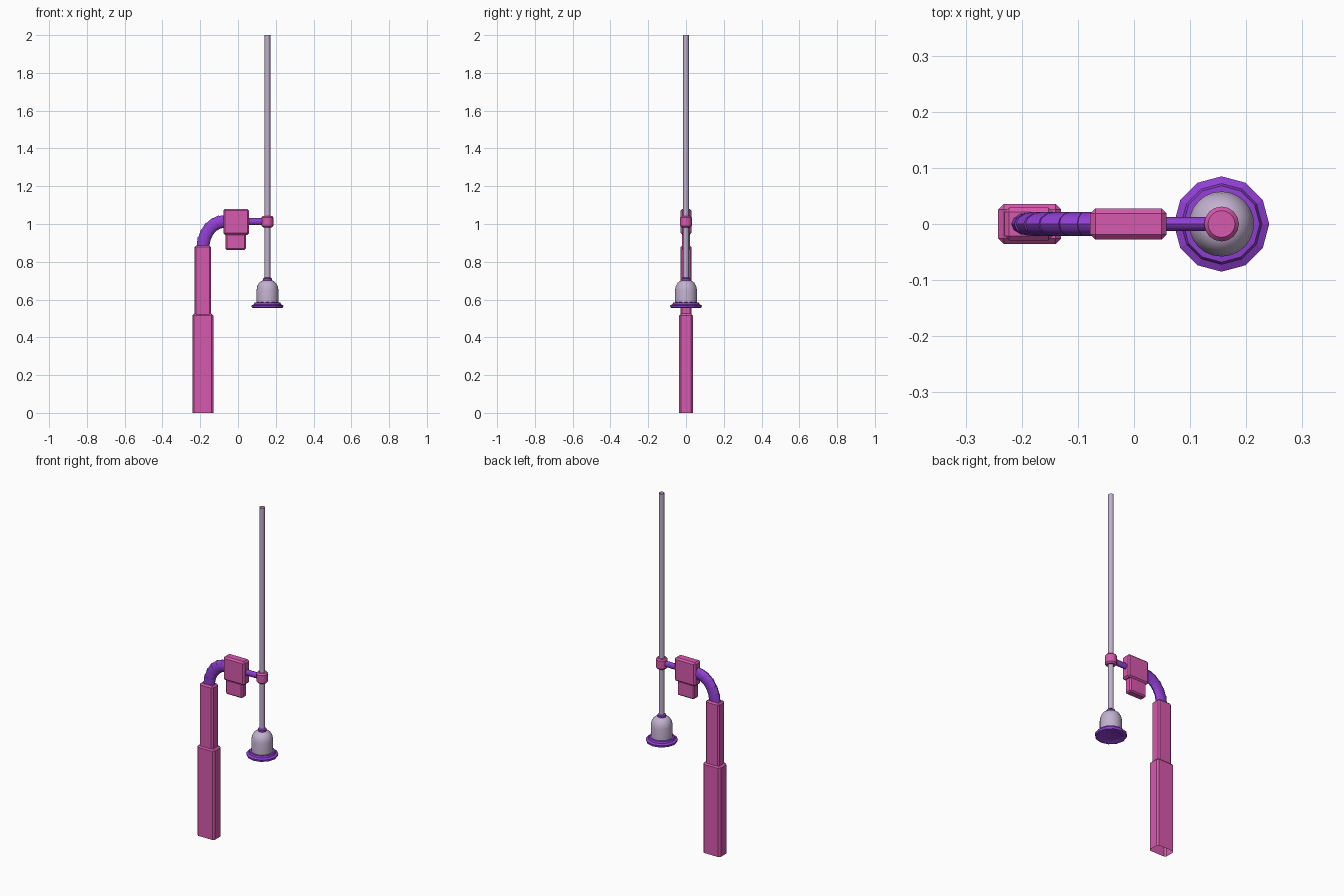
import bpy, bmesh, math
from mathutils import Vector, Matrix

if "Cube" in bpy.data.objects:
    bpy.data.objects.remove(bpy.data.objects["Cube"])


def material(name, rgb):
    m = bpy.data.materials.new(name)
    m.diffuse_color = (*rgb, 1)
    m.use_nodes = True
    m.node_tree.nodes["Principled BSDF"].inputs["Base Color"].default_value = m.diffuse_color
    return m


PINK = material("pink", (0.68, 0.10, 0.42))
PURPLE = material("purple", (0.28, 0.05, 0.65))
LILAC = material("lilac", (0.54, 0.44, 0.62))
ROD_X = 0.156


def finish(bm, name, mat, smooth=None):
    bmesh.ops.recalc_face_normals(bm, faces=bm.faces)
    me = bpy.data.meshes.new(name)
    bm.to_mesh(me)
    bm.free()
    ob = bpy.data.objects.new(name, me)
    bpy.context.collection.objects.link(ob)
    me.materials.append(mat)
    if smooth:
        bpy.ops.object.select_all(action='DESELECT')
        ob.select_set(True)
        bpy.context.view_layer.objects.active = ob
        bpy.ops.object.shade_smooth_by_angle(angle=math.radians(smooth))
    return ob


def box(name, x0, x1, hy, z0, z1, bevel, mat, open_bottom=False):
    """Chamfered box, symmetric in y."""
    bm = bmesh.new()
    bmesh.ops.create_cube(bm, size=1)
    for v in bm.verts:
        v.co = Vector(((x0 + x1) / 2 + v.co.x * (x1 - x0), v.co.y * 2 * hy,
                       (z0 + z1) / 2 + v.co.z * (z1 - z0)))
    if open_bottom:
        low = [f for f in bm.faces if f.calc_center_median().z < z0 + 1e-5]
        bmesh.ops.delete(bm, geom=low, context='FACES_ONLY')
    edges = [e for e in bm.edges if len(e.link_faces) == 2]
    bmesh.ops.bevel(bm, geom=edges, offset=bevel, segments=1, affect='EDGES', profile=0.5)
    return finish(bm, name, mat)


def lathe(name, profile, mat, sides=12, smooth=None):
    """Turn (radius, z) points about the rod axis; radius 0 closes the end."""
    bm = bmesh.new()
    rings = []
    for r, z in profile:
        n = sides if r else 1
        rings.append([bm.verts.new((ROD_X + r * math.cos(math.tau * i / sides),
                                    r * math.sin(math.tau * i / sides), z)) for i in range(n)])
    for a, b in zip(rings, rings[1:]):
        for i in range(sides):
            j = (i + 1) % sides
            quad = [a[i % len(a)], a[j % len(a)], b[j % len(b)], b[i % len(b)]]
            bm.faces.new(list(dict.fromkeys(quad)))
    return finish(bm, name, mat, smooth)


def link(name, p, q, w0, w1, d, mat, sides=12):
    """Oval tapered tube from p to q in the xz plane."""
    p, q = Vector((p[0], 0, p[1])), Vector((q[0], 0, q[1]))
    t = (q - p).normalized()
    side = Vector((-t.z, 0, t.x))
    bm = bmesh.new()
    rings = []
    for c, w in ((p, w0), (q, w1)):
        rings.append([bm.verts.new(c + side * w * math.cos(math.tau * i / sides)
                                   + Vector((0, d * math.sin(math.tau * i / sides), 0)))
                      for i in range(sides)])
    bm.faces.new(rings[0])
    bm.faces.new(rings[1])
    for i in range(sides):
        j = (i + 1) % sides
        bm.faces.new((rings[0][i], rings[0][j], rings[1][j], rings[1][i]))
    return finish(bm, name, mat, 40)


# Telescopic post
box("lower_post", -0.242, -0.13, 0.036, 0, 0.525, 0.010, PINK, True)
box("upper_post", -0.231, -0.144, 0.029, 0.50, 0.885, 0.008, PINK, True)

# Segmented bent elbow
path = [(-0.187, 0.875), (-0.180, 0.918), (-0.166, 0.953), (-0.145, 0.982),
        (-0.118, 1.002), (-0.093, 1.011), (-0.065, 1.013)]
for i, (p, q) in enumerate(zip(path, path[1:])):
    dx, dz = q[0] - p[0], q[1] - p[1]
    start = (p[0] - 0.15 * dx, p[1] - 0.15 * dz)
    end = (q[0] + 0.15 * dx, q[1] + 0.15 * dz)
    link(f"elbow_segment_{i + 1}", start, end, 0.032, 0.035, 0.021, PURPLE)

# Housing and the block under it
box("housing", -0.078, 0.058, 0.028, 0.943, 1.08, 0.009, PINK)
box("housing_block", -0.066, 0.042, 0.022, 0.863, 0.95, 0.007, PINK)

# Arm and rod clamp
link("arm", (0.05, 1.013), (ROD_X, 1.013), 0.0175, 0.0175, 0.0125, PURPLE)
lathe("rod_clamp", [(0, 0.982), (0.024, 0.982), (0.031, 0.990), (0.031, 1.035),
                    (0.024, 1.043), (0, 1.043)], PINK, 16, 30)

# Long open rod
lathe("rod", [(0.0148, 0.70), (0.0148, 2.0)], LILAC, 12, 40)

# Collar, dome and flared suction cup
lathe("collar", [(0, 0.695), (0.023, 0.695), (0.023, 0.712), (0.018, 0.716), (0, 0.716)],
      PURPLE, 12, 40)
lathe("dome", [(0.058, 0.575), (0.058, 0.650), (0.054, 0.671), (0.045, 0.688),
               (0.033, 0.698), (0.018, 0.703), (0, 0.703)], LILAC, 24, 40)
lathe("suction_cup", [(0.056, 0.586), (0.068, 0.585), (0.072, 0.575), (0.085, 0.569),
                      (0.082, 0.557), (0.072, 0.555), (0.05, 0.562), (0, 0.566)], PURPLE, 12)
